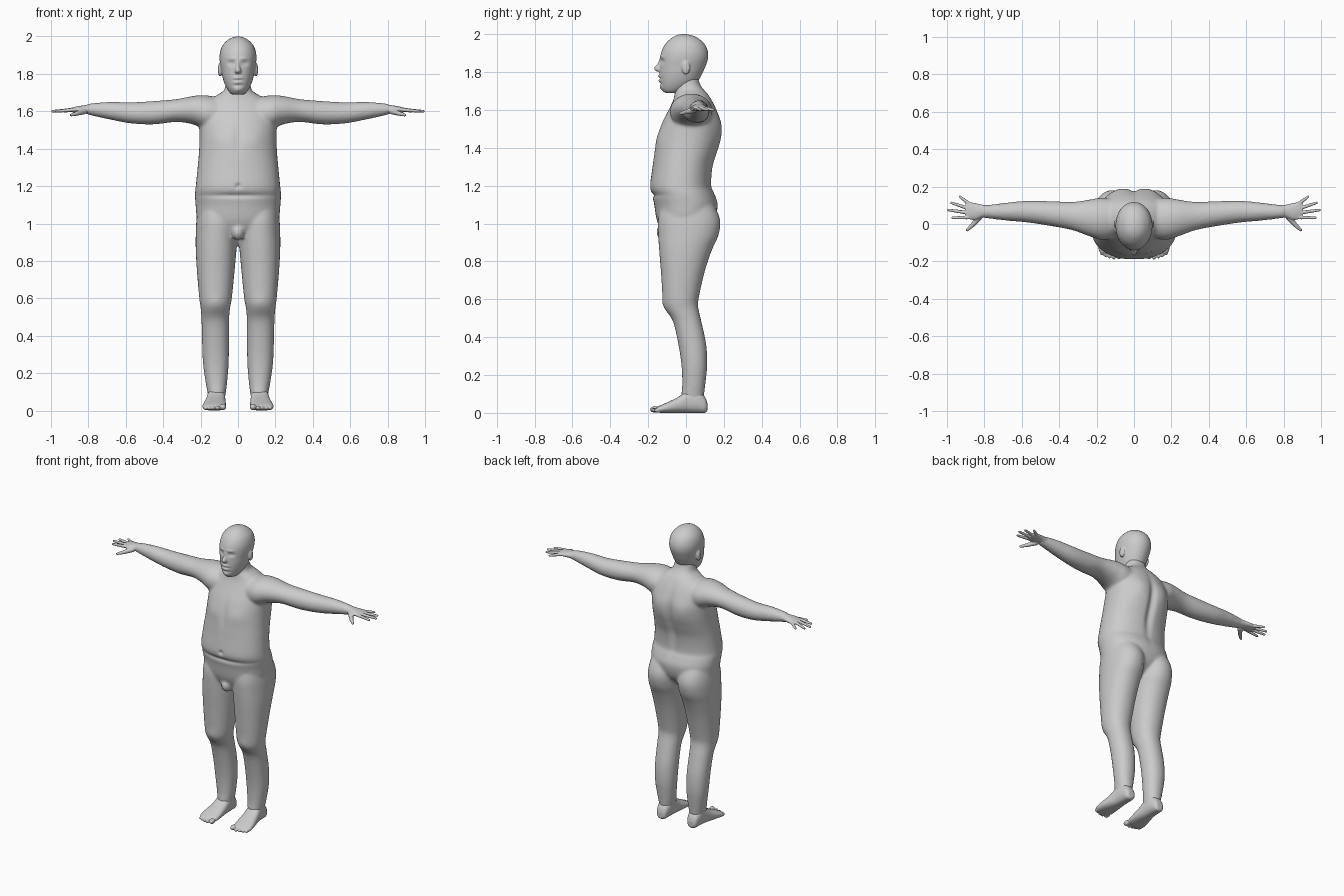
import bpy, bmesh, math
from mathutils import Vector, Matrix

SEG = 40


def spline(rows, steps=5):
    """Catmull-Rom resampling of a list of tuples."""
    out = []
    for i in range(len(rows) - 1):
        a, b = rows[max(i - 1, 0)], rows[i]
        c, d = rows[i + 1], rows[min(i + 2, len(rows) - 1)]
        for k in range(steps):
            t = k / steps
            out.append([0.5 * (2 * q + (r - p) * t + (2 * p - 5 * q + 4 * r - s) * t * t
                               + (3 * q - p - 3 * r + s) * t ** 3)
                        for p, q, r, s in zip(a, b, c, d)])
    return out + [list(rows[-1])]


def loft(bm, axis, rows, power=2.0):
    """Rounded skin along an axis; rows are (position, u min, u max, v min, v max)."""
    rings = []
    for t, u0, u1, v0, v1 in spline(rows):
        ring = []
        for k in range(SEG):
            a = 2 * math.pi * k / SEG
            c, s = math.cos(a), math.sin(a)
            u = (u0 + u1) / 2 + (u1 - u0) / 2 * math.copysign(abs(c) ** (2 / power), c)
            v = (v0 + v1) / 2 + (v1 - v0) / 2 * math.copysign(abs(s) ** (2 / power), s)
            co = {'x': (t, u, v), 'y': (u, t, v), 'z': (u, v, t)}[axis]
            ring.append(bm.verts.new(co))
        rings.append(ring)
    for r, q in zip(rings, rings[1:]):
        for k in range(SEG):
            n = (k + 1) % SEG
            bm.faces.new((r[k], r[n], q[n], q[k]))
    bm.faces.new(rings[0])
    bm.faces.new(rings[-1])


def ball(bm, center, radii):
    m = Matrix.Translation(center) @ Matrix.Diagonal((*radii, 1))
    bmesh.ops.create_uvsphere(bm, u_segments=20, v_segments=12, radius=1, matrix=m)


def finger(bm, p, q, r0, r1):
    p, q = Vector(p), Vector(q)
    rot = (q - p).to_track_quat('Z', 'Y').to_matrix().to_4x4()
    bmesh.ops.create_cone(bm, cap_ends=True, segments=16, radius1=r0, radius2=r1,
                          depth=(q - p).length, matrix=Matrix.Translation((p + q) / 2) @ rot)
    ball(bm, p, (r0,) * 3)
    ball(bm, q, (r1,) * 3)


def mirror(bm):
    geo = bmesh.ops.duplicate(bm, geom=bm.verts[:] + bm.edges[:] + bm.faces[:])['geom']
    for v in geo:
        if isinstance(v, bmesh.types.BMVert):
            v.co.x *= -1


def finish(bm, name, voxel, smooth, dents=()):
    """Fuse the parts, smooth them, then push gaussian dents (front/back, x, z, rx, rz, dy)."""
    bmesh.ops.recalc_face_normals(bm, faces=bm.faces[:])
    raw = bpy.data.meshes.new(name + "_raw")
    bm.to_mesh(raw)
    bm.free()
    ob = bpy.data.objects.new(name, raw)
    bpy.context.collection.objects.link(ob)
    r = ob.modifiers.new("fuse", 'REMESH')
    r.mode, r.voxel_size, r.use_smooth_shade = 'VOXEL', voxel, True
    s = ob.modifiers.new("soften", 'SMOOTH')
    s.factor, s.iterations = 0.5, smooth
    dg = bpy.context.evaluated_depsgraph_get()
    me = bpy.data.meshes.new_from_object(ob.evaluated_get(dg))
    ob.modifiers.clear()
    ob.data = me
    for v in me.vertices:
        x, y, z = abs(v.co.x), v.co.y, v.co.z
        for side, cx, cz, rx, rz, dy in dents:
            if (y - 0.01) * side > 0:
                v.co.y += dy * math.exp(-((x - cx) / rx) ** 2 - ((z - cz) / rz) ** 2)
    for p in me.polygons:
        p.use_smooth = True


# Body: legs and arms on one side, mirrored, then torso and neck
bm = bmesh.new()
loft(bm, 'z', [(1.16, .03, .185, -.10, .09), (1.10, .01, .208, -.13, .145),
               (1.02, .0, .222, -.148, .18), (.94, .002, .226, -.147, .172),
               (.86, .008, .226, -.142, .137), (.75, .018, .22, -.133, .10),
               (.6, .033, .207, -.122, .066), (.55, .042, .2, -.11, .066),
               (.48, .048, .195, -.068, .082), (.36, .048, .192, -.04, .107),
               (.25, .05, .187, -.024, .112), (.15, .058, .173, -.02, .102),
               (.09, .066, .162, -.025, .095), (.04, .075, .155, -.02, .09)], 2.15)
loft(bm, 'x', [(.08, -.07, .13, 1.50, 1.67), (.17, -.085, .14, 1.50, 1.685),
               (.24, -.065, .13, 1.53, 1.682), (.33, -.033, .118, 1.543, 1.665),
               (.45, -.01, .122, 1.53, 1.655), (.57, .008, .124, 1.535, 1.648),
               (.68, .018, .114, 1.555, 1.65), (.78, .03, .102, 1.577, 1.643),
               (.82, .036, .1, 1.588, 1.632)])
mirror(bm)
loft(bm, 'z', [(.93, -.10, .10, -.10, .07), (.96, -.16, .16, -.13, .10),
               (1.02, -.215, .215, -.155, .15), (1.10, -.227, .227, -.168, .168),
               (1.16, -.23, .23, -.182, .15), (1.2, -.226, .226, -.19, .135),
               (1.3, -.216, .216, -.177, .143), (1.38, -.209, .209, -.167, .168),
               (1.45, -.206, .206, -.154, .186), (1.53, -.205, .205, -.128, .186),
               (1.6, -.195, .195, -.092, .163), (1.65, -.165, .165, -.068, .138),
               (1.685, -.115, .115, -.06, .115), (1.71, -.077, .077, -.058, .092),
               (1.74, -.067, .067, -.055, .073), (1.79, -.06, .06, -.05, .06)], 2.2)
ball(bm, (0, -.115, .955), (.035, .042, .045))
finish(bm, "body", .0085, 8, [
    (1, 0, 1.4, .025, .17, -.02), (1, .09, 1.5, .05, .07, .008),
    (-1, 0, 1.45, .02, .09, .006), (-1, .09, 1.45, .06, .05, -.006),
    (-1, 0, 1.15, .17, .012, .01), (-1, 0, 1.2, .012, .012, .014),
    (-1, .12, .58, .04, .04, -.005)])

# Head with nose and ears
bm = bmesh.new()
ball(bm, (.097, .0, 1.822), (.011, .022, .036))
mirror(bm)
loft(bm, 'z', [(1.69, -.03, .03, -.11, -.03), (1.70, -.043, .043, -.122, -.01),
               (1.72, -.058, .058, -.133, .03), (1.75, -.073, .073, -.138, .062),
               (1.79, -.085, .085, -.14, .085), (1.83, -.092, .092, -.139, .103),
               (1.87, -.098, .098, -.137, .116), (1.91, -.097, .097, -.129, .115),
               (1.95, -.084, .084, -.108, .097), (1.98, -.057, .057, -.077, .062),
               (1.994, -.032, .032, -.05, .03), (2.0, -.008, .008, -.025, .0)], 2.05)
loft(bm, 'z', [(1.87, -.008, .008, -.14, -.1), (1.845, -.01, .01, -.151, -.1),
               (1.818, -.018, .018, -.17, -.1), (1.803, -.016, .016, -.156, -.1)])
finish(bm, "head", .005, 4, [
    (-1, .036, 1.856, .018, .012, .011), (-1, .036, 1.855, .01, .006, -.004),
    (-1, .03, 1.882, .025, .008, -.004), (-1, 0, 1.778, .022, .008, -.008),
    (-1, 0, 1.754, .02, .008, -.007), (-1, 0, 1.766, .024, .004, .006),
    (-1, 0, 1.738, .03, .007, .004), (-1, 0, 1.715, .022, .014, -.006)])

# Hands: palm, four fingers and thumb
bm = bmesh.new()
loft(bm, 'x', [(.77, .032, .1, 1.582, 1.638), (.81, .034, .103, 1.588, 1.634),
               (.85, .022, .112, 1.592, 1.628), (.88, .025, .116, 1.594, 1.622),
               (.9, .034, .11, 1.598, 1.616)])
for base, tip in [((.885, .035), (.97, .033)), ((.89, .06), (.992, .075)),
                  ((.885, .083), (.975, .113)), ((.875, .104), (.93, .145))]:
    finger(bm, (*base, 1.608), (*tip, 1.6), .0105, .0075)
finger(bm, (.825, .04, 1.6), (.862, -.005, 1.588), .017, .012)
finger(bm, (.862, -.005, 1.588), (.892, -.032, 1.58), .012, .008)
mirror(bm)
finish(bm, "hands", .004, 3)

# Feet: heel to ball, then five toes
bm = bmesh.new()
loft(bm, 'y', [(.113, .095, .135, .012, .05), (.1, .08, .15, .0, .085),
               (.06, .07, .16, .0, .125), (.01, .068, .165, .0, .12),
               (-.04, .066, .175, .0, .085), (-.09, .064, .186, .0, .06),
               (-.13, .066, .19, .0, .042), (-.155, .075, .182, .004, .03)], 2.4)
for x, y, r in [(.08, -.165, .017), (.108, -.167, .012), (.131, -.162, .0115),
                (.152, -.154, .011), (.172, -.145, .011)]:
    ball(bm, (x, y, r + .002), (r, .024, r))
mirror(bm)
finish(bm, "feet", .0045, 3)
